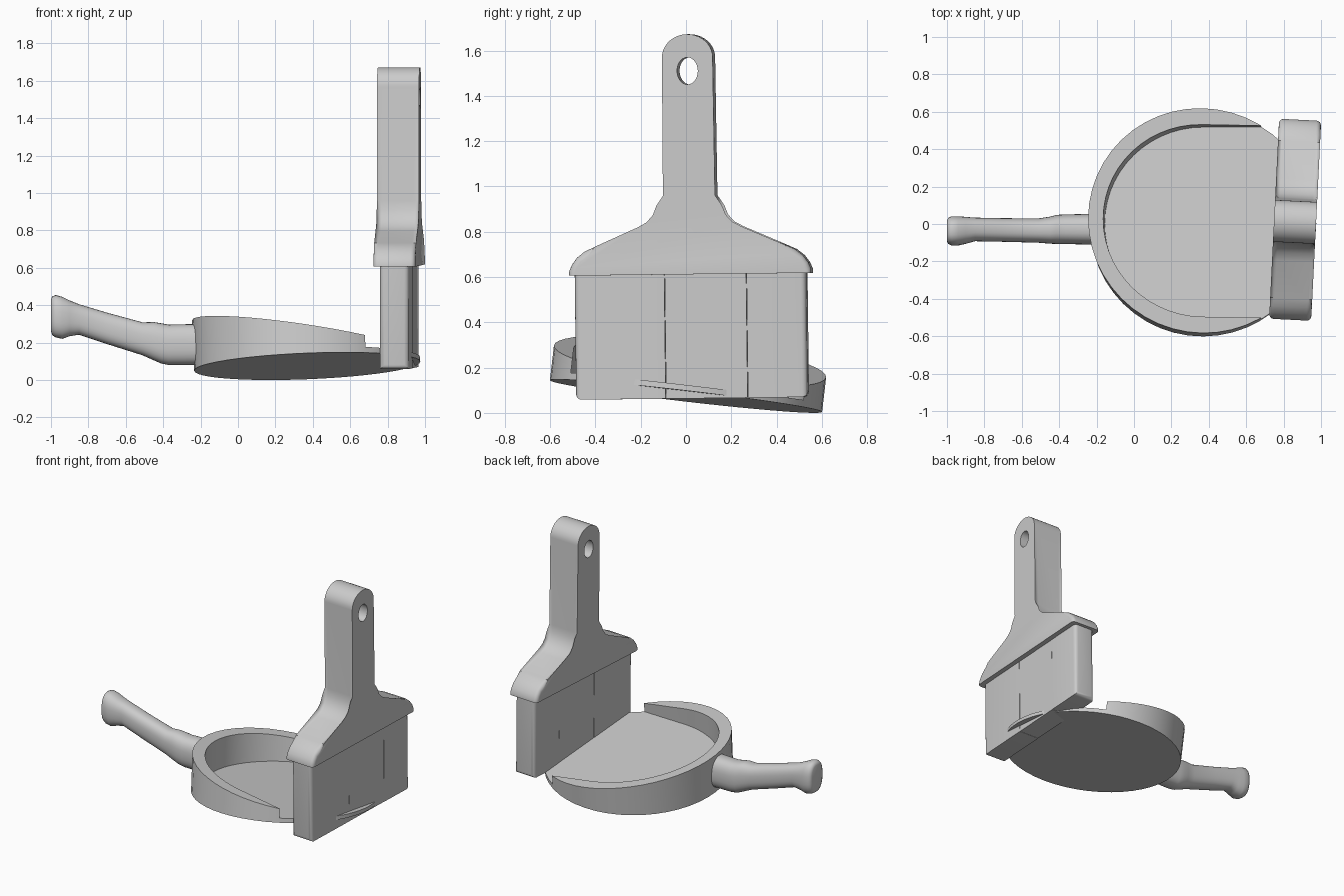
import bpy, bmesh, math
from mathutils import Matrix, Vector

if "Cube" in bpy.data.objects:
    bpy.data.objects.remove(bpy.data.objects["Cube"])

def make_obj(name, bm, matrix=Matrix()):
    bmesh.ops.recalc_face_normals(bm, faces=bm.faces)
    me = bpy.data.meshes.new(name)
    bm.to_mesh(me)
    bm.free()
    ob = bpy.data.objects.new(name, me)
    bpy.context.collection.objects.link(ob)
    ob.matrix_world = matrix
    return ob

def smooth(ob, angle=35):
    bpy.ops.object.select_all(action='DESELECT')
    ob.select_set(True)
    bpy.context.view_layer.objects.active = ob
    bpy.ops.object.shade_smooth_by_angle(angle=math.radians(angle))

def loft(rings):
    """Skin a list of equal-length point rings and cap both ends."""
    bm = bmesh.new()
    vs = [[bm.verts.new(p) for p in r] for r in rings]
    n = len(vs[0])
    for a, b in zip(vs, vs[1:]):
        for i in range(n):
            j = (i + 1) % n
            bm.faces.new((a[i], a[j], b[j], b[i]))
    bm.faces.new(vs[0])
    bm.faces.new(vs[-1])
    return bm

def cut(ob, cutter):
    cutter.hide_render = True
    cutter.hide_set(True)
    m = ob.modifiers.new("cut", 'BOOLEAN')
    m.operation, m.object, m.solver = 'DIFFERENCE', cutter, 'EXACT'
    bpy.context.view_layer.update()
    new = bpy.data.meshes.new_from_object(ob.evaluated_get(bpy.context.evaluated_depsgraph_get()))
    ob.modifiers.clear()
    ob.data = new
    bpy.data.objects.remove(cutter)

def arc(cx, cy, r, a0, a1, n, ry=None):
    ry = r if ry is None else ry
    return [(cx + r * math.cos(math.radians(a0 + (a1 - a0) * i / n)),
             cy + ry * math.sin(math.radians(a0 + (a1 - a0) * i / n))) for i in range(n + 1)]

# Round pan: slanted-rim drum with a U-shaped hollow open to the right, tilted
pan_m = (Matrix.Translation((0.37, 0, 0.074)) @ Matrix.Rotation(-0.116, 4, 'X')
         @ Matrix.Rotation(-0.04, 4, 'Y'))
outer = arc(0, 0, 0.605, 0, 360, 48)[:-1]
pan = make_obj("dustpan", loft([[(x, y, 0) for x, y in outer],
                                [(x, y, 0.155 - 0.192 * x) for x, y in outer]]), pan_m)
hollow = arc(0, 0, 0.525, 90, 270, 28, 0.517) + [(0.8, -0.517), (0.8, 0.517)]
cut(pan, make_obj("pan_cutter", loft([[(x, y, 0.038 - 0.022 * x) for x, y in hollow],
                                      [(x, y, 0.6) for x, y in hollow]]), pan_m))
smooth(pan)

# Pan handle: x, y centre, y half-width, z bottom, z top
sections = [(-0.19, -0.028, 0.083, 0.08, 0.30), (-0.37, -0.028, 0.079, 0.08, 0.296),
            (-0.41, -0.029, 0.078, 0.088, 0.303), (-0.45, -0.033, 0.072, 0.105, 0.31),
            (-0.51, -0.035, 0.065, 0.132, 0.308), (-0.70, -0.032, 0.063, 0.192, 0.36),
            (-0.85, -0.029, 0.063, 0.242, 0.405), (-0.90, -0.034, 0.072, 0.234, 0.425),
            (-0.94, -0.037, 0.078, 0.22, 0.445), (-0.975, -0.037, 0.078, 0.228, 0.454),
            (-0.993, -0.037, 0.070, 0.24, 0.447), (-1.0, -0.037, 0.055, 0.262, 0.43)]
rings = []
for x, yc, hw, z0, z1 in sections:
    ring = []
    for i in range(32):
        a = 2 * math.pi * i / 32
        c, s = math.cos(a), math.sin(a)
        ring.append((x, yc + hw * math.copysign(abs(c) ** 0.8, c),
                     (z0 + z1) / 2 + (z1 - z0) / 2 * math.copysign(abs(s) ** 0.8, s)))
    rings.append(ring)
smooth(make_obj("pan_handle", loft(rings)), 60)

# Brush parts share one slightly turned frame
brush_m = (Matrix.Translation((0.862, 0.03, 0)) @ Matrix.Rotation(-0.05, 4, 'Z')
           @ Matrix.Rotation(0.012, 4, 'X'))

def slab(profile, half):
    return loft([[(-half, y, z) for y, z in profile], [(half, y, z) for y, z in profile]])

# Brush head and grip: one mirrored outline, rounded along its rim
half = [(0.535, 0.612), (0.535, 0.63), (0.522, 0.66), (0.50, 0.69), (0.465, 0.718), (0.42, 0.738),
        (0.22, 0.798), (0.175, 0.822), (0.14, 0.86), (0.12, 0.91), (0.115, 0.96)]
half += arc(0, 1.57, 0.112, 0, 90, 10, 0.102)
outline = half + [(-y, z) for y, z in reversed(half[:-1])]
bm = slab(outline, 0.1125)
rim = [e for e in bm.edges if abs(e.verts[0].co.x - e.verts[1].co.x) < 1e-6
       and max(v.co.z for v in e.verts) > 0.62]
bmesh.ops.bevel(bm, geom=rim, offset=0.025, segments=4, profile=0.5, affect='EDGES', clamp_overlap=True)
head = make_obj("brush_handle", bm, brush_m)
hole = arc(0, 1.51, 0.046, 0, 360, 28, 0.06)[:-1]
cut(head, make_obj("hole_cutter", slab(hole, 0.3), brush_m))
smooth(head, 40)

# Bristles: three blocks side by side, outer ends rounded
for name, y0, y1, end, t in (("bristles_left", -0.512, -0.115, -1, 0.078),
                             ("bristles_middle", -0.113, 0.247, 0, 0.077),
                             ("bristles_right", 0.249, 0.512, 1, 0.078)):
    bm = slab([(y0, 0.064), (y1, 0.064), (y1, 0.64), (y0, 0.64)], t)
    bmesh.ops.recalc_face_normals(bm, faces=bm.faces)
    if end:
        tip = y0 if end < 0 else y1
        edges = [e for e in bm.edges if all(abs(v.co.y - tip) < 1e-5 for v in e.verts)
                 and min(v.co.z for v in e.verts) < 0.1]
        bmesh.ops.bevel(bm, geom=edges, offset=0.025, segments=4, profile=0.5, affect='EDGES')
    smooth(make_obj(name, bm, brush_m), 40)
